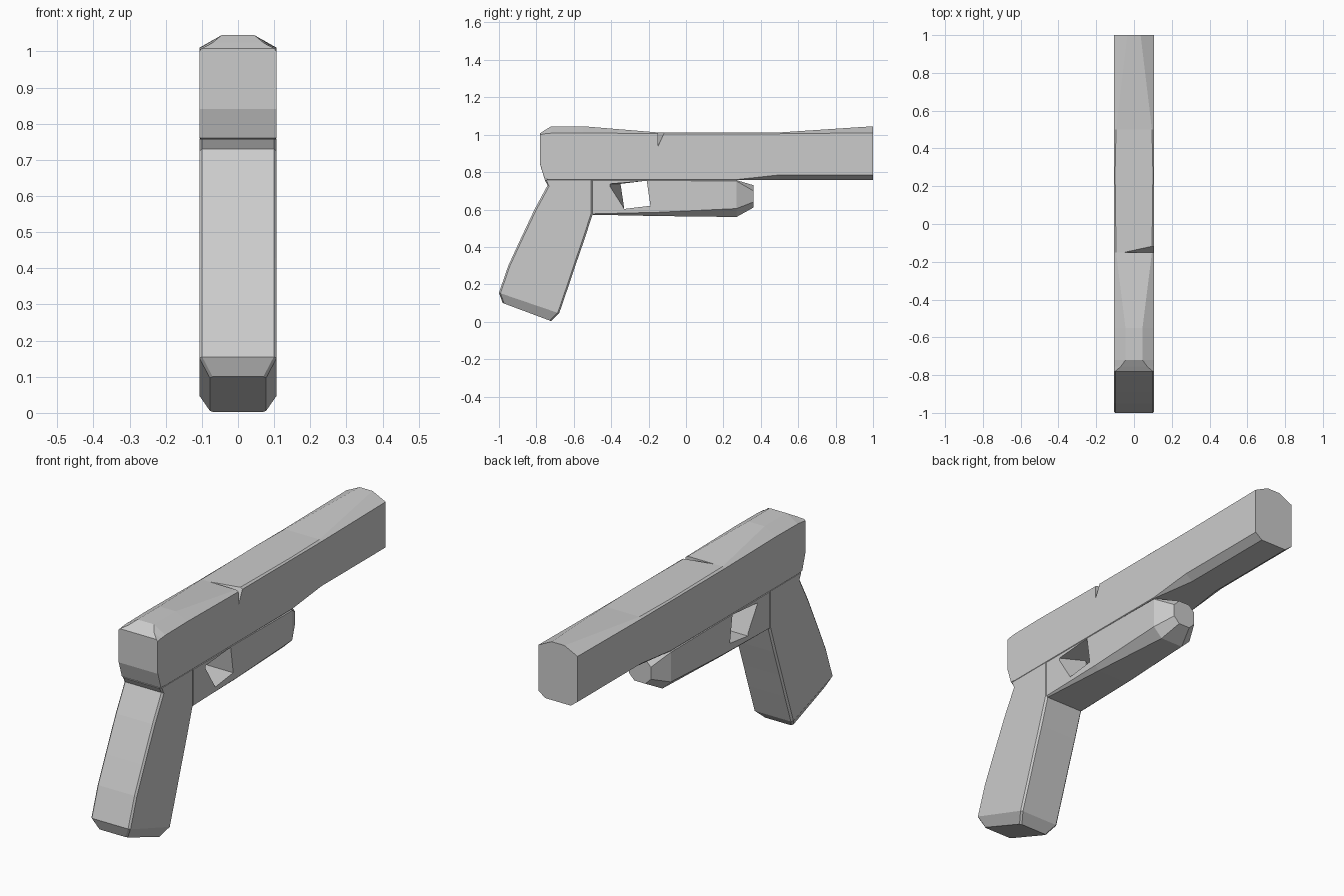
import bpy
import bmesh

if "Cube" in bpy.data.objects:
    bpy.data.objects.remove(bpy.data.objects["Cube"], do_unlink=True)

W = 0.107  # half thickness shared by every part

grey = bpy.data.materials.new("plain grey")
grey.use_nodes = True
grey.diffuse_color = (0.6, 0.6, 0.6, 1)
grey.node_tree.nodes["Principled BSDF"].inputs["Base Color"].default_value = (0.6, 0.6, 0.6, 1)


def loft(name, rings):
    """Skin a list of equal-length point rings and cap both ends."""
    bm = bmesh.new()
    loops = [[bm.verts.new(p) for p in ring] for ring in rings]
    for a, b in zip(loops, loops[1:]):
        for i in range(len(a)):
            j = (i + 1) % len(a)
            bm.faces.new((a[i], a[j], b[j], b[i]))
    bm.faces.new(loops[0])
    bm.faces.new(loops[-1])
    bmesh.ops.recalc_face_normals(bm, faces=bm.faces)
    mesh = bpy.data.meshes.new(name)
    bm.to_mesh(mesh)
    bm.free()
    mesh.materials.append(grey)
    obj = bpy.data.objects.new(name, mesh)
    bpy.context.collection.objects.link(obj)
    return obj


def octagon(y, bottom, low, high, top, half_bottom, half_top, w=W):
    """Upright mirrored section with chamfered top and bottom corners."""
    side = [(half_bottom, bottom), (w, low), (w, high), (half_top, top)]
    return [(x, y, z) for x, z in side] + [(-x, y, z) for x, z in reversed(side)]


def grip_ring(back, front, w=W, c=0.008):
    """Sloping section from the back edge to the front edge."""
    (yb, zb), (yf, zf) = back, front
    t = c / (yf - yb)

    def at(x, k):
        return (x, yb + (yf - yb) * k, zb + (zf - zb) * k)
    side = [(w - c, 0), (w, t), (w, 1 - t), (w - c, 1)]
    return [at(x, k) for x, k in side] + [at(-x, k) for x, k in reversed(side)]


def cut(obj, cutter):
    mod = obj.modifiers.new("cut", "BOOLEAN")
    mod.operation = "DIFFERENCE"
    mod.solver = "EXACT"
    mod.object = cutter
    bpy.context.view_layer.objects.active = obj
    bpy.ops.object.modifier_apply(modifier=mod.name)
    bpy.data.objects.remove(cutter, do_unlink=True)


# Long upper body, chamfered more at the rear and at the far end
upper_body = loft("upper_body", [
    octagon(-0.78, 0.84, 0.843, 1.0, 1.008, 0.104, 0.1),
    octagon(-0.755, 0.76, 0.763, 1.005, 1.024, 0.104, 0.07),
    octagon(-0.72, 0.757, 0.76, 1.008, 1.045, 0.104, 0.045),
    octagon(-0.55, 0.757, 0.76, 1.01, 1.045, 0.104, 0.045),
    octagon(-0.15, 0.757, 0.76, 1.005, 1.012, 0.104, 0.095),
    octagon(0.27, 0.757, 0.76, 1.005, 1.012, 0.104, 0.1),
    octagon(0.5, 0.757, 0.785, 1.005, 1.012, 0.07, 0.095),
    octagon(1.0, 0.757, 0.785, 1.01, 1.045, 0.07, 0.035),
])

# Small chip in the upper edge
cut(upper_body, loft("chip_cutter", [
    [(0.12, -0.15, 0.93), (0.12, -0.15, 1.04), (0.12, -0.1, 1.04)],
    [(-0.05, -0.15, 1.011), (-0.05, -0.15, 1.04), (-0.05, -0.148, 1.04)],
]))

# Lower frame with a tapered nose
lower_frame = loft("lower_frame", [
    octagon(-0.5, 0.572, 0.577, 0.755, 0.757, 0.1, 0.104),
    octagon(-0.15, 0.565, 0.585, 0.755, 0.757, 0.085, 0.104),
    octagon(0.27, 0.56, 0.605, 0.752, 0.757, 0.06, 0.1),
    octagon(0.36, 0.61, 0.64, 0.7, 0.73, 0.03, 0.03, 0.06),
])


# Side opening that narrows toward the middle
def opening(x, rear):
    return [(x, rear, 0.737), (x, -0.21, 0.754), (x, -0.19, 0.62), (x, -0.33, 0.603)]


cut(lower_frame, loft("opening_cutter", [
    opening(-0.12, -0.415), opening(0, -0.35), opening(0.12, -0.415)]))

# Raked handle with a gently curved back and a bevelled foot
loft("handle", [
    grip_ring((-0.755, 0.757), (-0.5, 0.757)),
    grip_ring((-0.74, 0.73), (-0.5, 0.572)),
    grip_ring((-0.81, 0.6), (-0.543, 0.44)),
    grip_ring((-0.89, 0.43), (-0.588, 0.31)),
    grip_ring((-0.95, 0.3), (-0.63, 0.185)),
    grip_ring((-1.0, 0.155), (-0.678, 0.045)),
    grip_ring((-0.98, 0.1), (-0.72, 0.003), 0.078),
])
